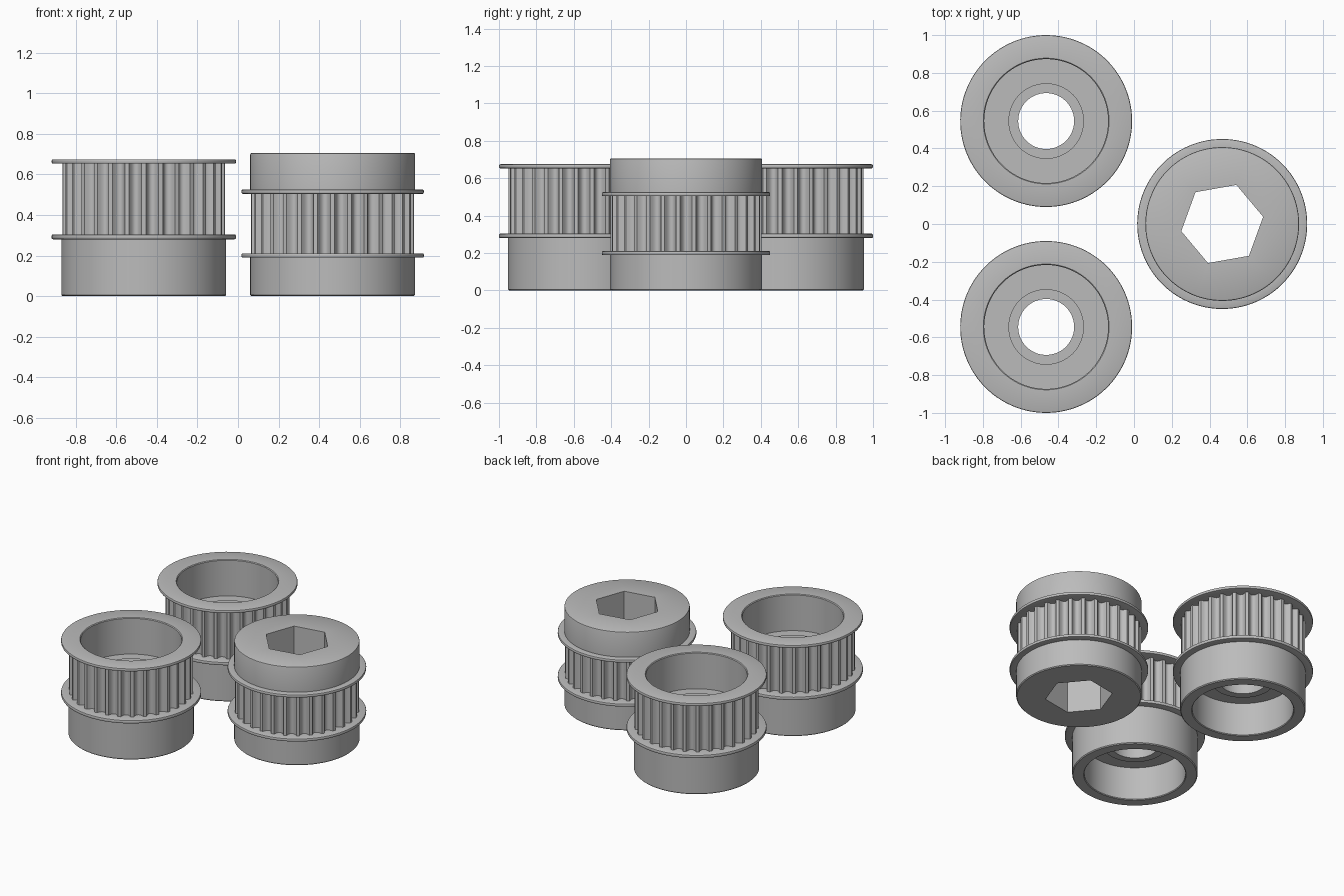
import bpy, bmesh, math

if "Cube" in bpy.data.objects:
    bpy.data.objects.remove(bpy.data.objects["Cube"])

grey = bpy.data.materials.new("metal_grey")
grey.diffuse_color = (0.5, 0.5, 0.5, 1)
grey.use_nodes = True
grey.node_tree.nodes["Principled BSDF"].inputs["Base Color"].default_value = grey.diffuse_color

SEG = 96          # divisible by six, so the hex corners land on segments
TEETH = 30
TIP, ROOT = 0.403, 0.369
TURN = math.radians(10)
HEX_FLAT = 0.22 * math.cos(math.pi / 6)


def finish(name, bm, loc):
    bmesh.ops.recalc_face_normals(bm, faces=bm.faces)
    mesh = bpy.data.meshes.new(name)
    bm.to_mesh(mesh)
    bm.free()
    mesh.materials.append(grey)
    ob = bpy.data.objects.new(name, mesh)
    ob.location = (loc[0], loc[1], 0)
    bpy.context.collection.objects.link(ob)
    bpy.ops.object.select_all(action='DESELECT')
    ob.select_set(True)
    bpy.context.view_layer.objects.active = ob
    bpy.ops.object.shade_smooth_by_angle(angle=math.radians(30))
    return ob


def skin(bm, rings):
    """Join closed rings of points with quads."""
    loops = [[bm.verts.new(p) for p in ring] for ring in rings]
    for a, b in zip(loops, loops[1:]):
        n = len(a)
        for i in range(n):
            j = (i + 1) % n
            bm.faces.new((a[i], a[j], b[j], b[i]))


def lathe(name, profile, loc):
    """Revolve (radius, z) points; radius 'hex' follows a hexagon."""
    bm = bmesh.new()
    rings = []
    for r, z in profile:
        ring = []
        for i in range(SEG):
            t = 2 * math.pi * i / SEG
            rad = HEX_FLAT / math.cos(t % (math.pi / 3) - math.pi / 6) if r == 'hex' else r
            ring.append((rad * math.cos(t + TURN), rad * math.sin(t + TURN), z))
        rings.append(ring)
    skin(bm, rings)
    return finish(name, bm, loc)


def toothed_wall(name, z0, z1, loc):
    """Ring of narrow lands with rounded grooves between them."""
    outline = []
    pitch = 2 * math.pi / TEETH
    half = 0.38                       # groove half width as a share of pitch
    for k in range(TEETH):
        for s in range(9):
            u = -1 + s / 4
            r = TIP - (TIP - ROOT) * (1 - abs(u) ** 2.5)
            t = (k + half * u) * pitch
            outline.append((r * math.cos(t), r * math.sin(t)))
    bm = bmesh.new()
    skin(bm, [[(x, y, z) for x, y in outline] for z in (z0, z1)])
    return finish(name, bm, loc)


def flange(r, z0, z1):
    """Rounded rim, listed from top to bottom."""
    c = 0.007
    return [(r - c, z1), (r - 0.002, z1 - 0.002), (r, z1 - c),
            (r, z0 + c), (r - 0.002, z0 + 0.002), (r - c, z0)]


IN = ROOT - 0.004   # flange faces reach just inside the groove roots
BODY = 0.407
BORE, RING, HOLE = 0.328, 0.20, 0.148

# Two bearing pulleys: recess at each end, web with raised contact rings
bearing = ([(IN, 0.304)] + flange(0.455, 0.28, 0.304) +
           [(BODY, 0.28), (BODY, 0.006), (BODY - 0.006, 0),
            (BORE + 0.005, 0), (BORE, 0.005), (BORE, 0.24),
            (RING, 0.24), (RING, 0.21), (HOLE, 0.21),
            (HOLE, 0.445), (RING, 0.445), (RING, 0.415),
            (BORE, 0.415), (BORE, 0.67), (BORE + 0.005, 0.675)] +
           flange(0.455, 0.653, 0.675) + [(IN, 0.653)])
for label, y in (("front", -0.545), ("back", 0.545)):
    lathe(label + "_bearing_pulley_body", bearing, (-0.465, y))
    toothed_wall(label + "_bearing_pulley_teeth", 0.304, 0.653, (-0.465, y))

# Hex bore pulley with a collar above and below the teeth
hexed = ([(IN, 0.211)] + flange(0.45, 0.189, 0.211) +
         [(BODY, 0.189), (BODY, 0.006), (BODY - 0.006, 0),
          ('hex', 0), ('hex', 0.707),
          (BODY - 0.008, 0.707), (BODY - 0.002, 0.704), (BODY, 0.698), (BODY, 0.526)] +
         flange(0.45, 0.504, 0.526) + [(IN, 0.504)])
lathe("hex_pulley_body", hexed, (0.467, 0))
toothed_wall("hex_pulley_teeth", 0.211, 0.504, (0.467, 0))
